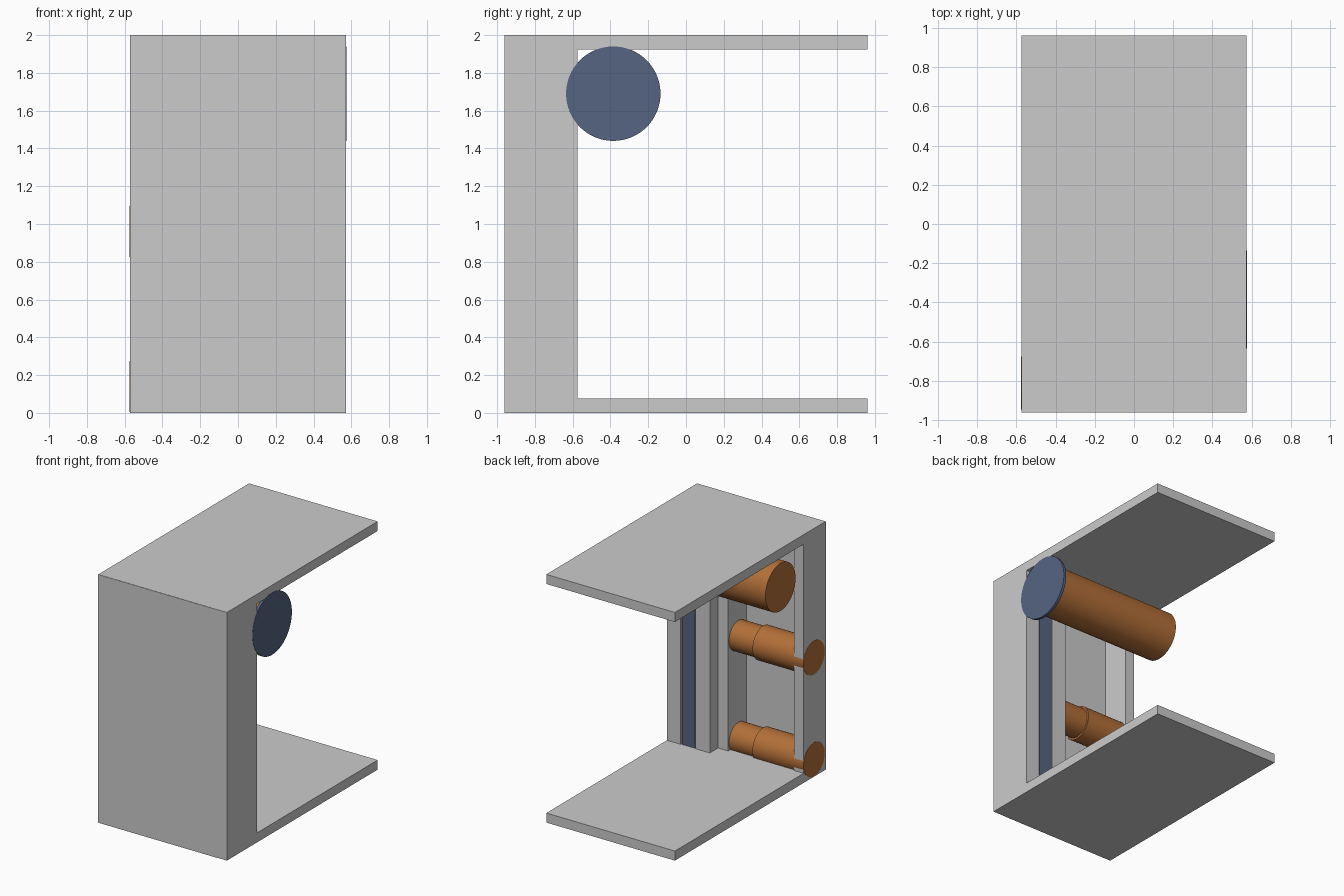
import bpy, bmesh, math
from mathutils import Matrix, Vector

if "Cube" in bpy.data.objects:
    bpy.data.objects.remove(bpy.data.objects["Cube"])


def material(name, rgb):
    m = bpy.data.materials.new(name)
    m.diffuse_color = (*rgb, 1)
    m.use_nodes = True
    m.node_tree.nodes["Principled BSDF"].inputs["Base Color"].default_value = m.diffuse_color
    return m


copper = material("copper", (0.45, 0.16, 0.04))
slate = material("slate_blue", (0.09, 0.13, 0.22))


def add(name, bm, mat=None):
    me = bpy.data.meshes.new(name)
    bm.to_mesh(me)
    bm.free()
    ob = bpy.data.objects.new(name, me)
    bpy.context.collection.objects.link(ob)
    if mat:
        me.materials.append(mat)
    return ob


def box(name, x, y, z, mat=None):
    bm = bmesh.new()
    size = Vector((x[1] - x[0], y[1] - y[0], z[1] - z[0]))
    mid = Vector((sum(x), sum(y), sum(z))) / 2
    bmesh.ops.create_cube(bm, size=1, matrix=Matrix.Translation(mid) @ Matrix.Diagonal((*size, 1)))
    return add(name, bm, mat)


def rod(name, x, y, z, r, mat):
    bm = bmesh.new()
    m = Matrix.Translation((sum(x) / 2, y, z)) @ Matrix.Rotation(math.pi / 2, 4, 'Y')
    bmesh.ops.create_cone(bm, cap_ends=True, segments=64, radius1=r, radius2=r,
                          depth=x[1] - x[0], matrix=m)
    ob = add(name, bm, mat)
    bpy.ops.object.select_all(action='DESELECT')
    bpy.context.view_layer.objects.active = ob
    ob.select_set(True)
    bpy.ops.object.shade_smooth_by_angle(angle=math.radians(30))
    return ob


X, Y = 0.573, 0.96
LOW, HIGH = 0.077, 1.923

# Top and bottom plates
box("bottom_plate", (-X, X), (-Y, Y), (0, LOW))
box("top_plate", (-X, X), (-Y, Y), (HIGH, 2))

# Front cover and its neighbouring side wall
box("front_panel", (-X, 0.485), (-Y - 0.002, -0.91), (0, 1.998))
box("right_wall", (0.45, X), (-Y, -0.575), (0, 2))

# Inner walls that carry the rollers
box("left_wall", (-X, -0.485), (-0.91, -0.68), (LOW, HIGH))
box("middle_wall", (0.10, 0.19), (-0.91, -0.68), (LOW, HIGH))
box("inner_wall", (0.19, 0.32), (-0.91, -0.575), (LOW, HIGH))

# Blue strip held between the right-hand walls
box("drive_strip", (0.325, 0.442), (-0.91, -0.58), (LOW, HIGH), slate)

# Two stepped rollers behind the front panel
for label, z in (("lower", 0.14), ("upper", 0.96)):
    rod(label + "_roller", (-X - 0.002, -0.12), -0.81, z, 0.135, copper)
    rod(label + "_roller_neck", (-0.13, 0.32), -0.81, z, 0.12, copper)

# Large roller and its end disc
rod("main_roller", (-X, X - 0.02), -0.385, 1.69, 0.192, copper)
rod("end_disc", (X - 0.02, X + 0.002), -0.385, 1.69, 0.25, slate)
